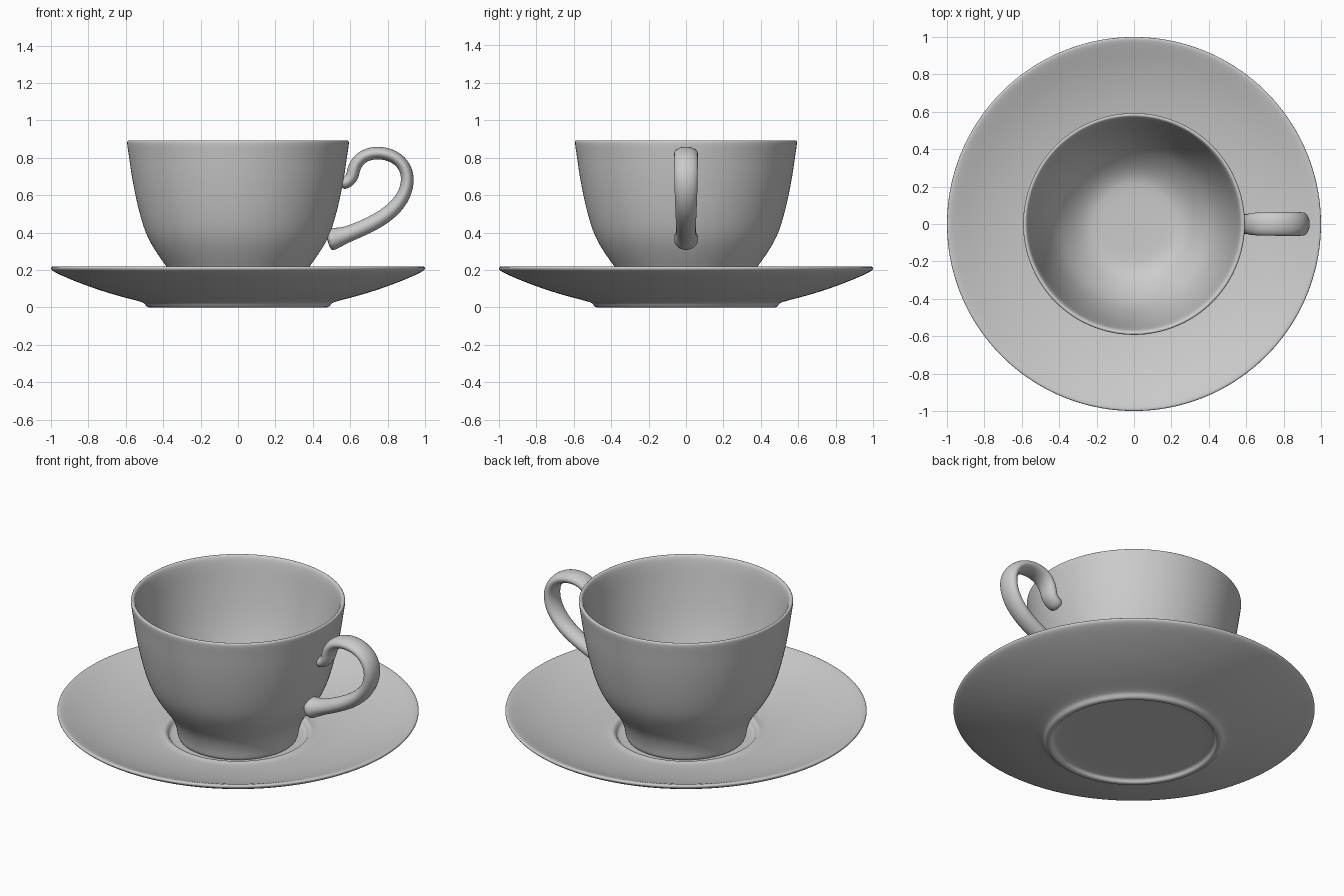
import bpy, bmesh, math
from mathutils import Vector

if "Cube" in bpy.data.objects:
    bpy.data.objects.remove(bpy.data.objects["Cube"])

SEG = 48


def finish(bm, name, levels):
    bmesh.ops.recalc_face_normals(bm, faces=bm.faces[:])
    for f in bm.faces:
        f.smooth = True
    me = bpy.data.meshes.new(name)
    bm.to_mesh(me)
    bm.free()
    ob = bpy.data.objects.new(name, me)
    bpy.context.collection.objects.link(ob)
    mod = ob.modifiers.new("smooth", 'SUBSURF')
    mod.levels = mod.render_levels = levels
    return ob


def lathe(name, profile):
    """Revolve an (r, z) profile that begins and ends on the axis."""
    bm = bmesh.new()
    k = 3 / (2 + math.cos(2 * math.pi / SEG))  # offsets subdivision shrinkage
    rings = []
    for r, z in profile:
        if r == 0:
            rings.append([bm.verts.new((0, 0, z))] * SEG)
        else:
            rings.append([bm.verts.new((r * k * math.cos(a), r * k * math.sin(a), z))
                          for a in (2 * math.pi * i / SEG for i in range(SEG))])
    for lo, hi in zip(rings, rings[1:]):
        for i in range(SEG):
            j = (i + 1) % SEG
            bm.faces.new(list(dict.fromkeys((lo[i], lo[j], hi[j], hi[i]))))
    return finish(bm, name, 2)


def sweep(name, path, sides=12):
    """Sweep an ellipse along (x, z, half thickness, half width) points."""
    bm = bmesh.new()
    rings = []
    for i, (x, z, t, w) in enumerate(path):
        a, b = path[max(i - 1, 0)], path[min(i + 1, len(path) - 1)]
        d = Vector((b[0] - a[0], 0, b[1] - a[1])).normalized()
        n = Vector((-d.z, 0, d.x))
        rings.append([bm.verts.new(Vector((x, 0, z)) + n * t * math.cos(q)
                                   + Vector((0, w * math.sin(q), 0)))
                      for q in (2 * math.pi * s / sides for s in range(sides))])
    for lo, hi in zip(rings, rings[1:]):
        for s in range(sides):
            e = (s + 1) % sides
            bm.faces.new((lo[s], lo[e], hi[e], hi[s]))
    bm.faces.new(rings[0])
    bm.faces.new(rings[-1])
    return finish(bm, name, 2)


# Saucer: foot ring, sloped underside, rounded rim, dished top, cup well
lathe("saucer", [
    (0, .025), (.3, .025), (.43, .025), (.45, .018), (.455, .002), (.47, -.001),
    (.488, .002), (.498, .02), (.515, .031), (.65, .063), (.8, .112), (.92, .16),
    (.985, .19), (1.003, .206), (.997, .221), (.97, .215), (.85, .165), (.7, .122),
    (.55, .094), (.45, .084), (.425, .086), (.405, .092), (.39, .084), (.38, .062),
    (.365, .056), (.2, .055), (0, .055)])

# Cup: hollow foot, flared body, rounded lip, inner bowl
lathe("cup", [
    (0, .09), (.2, .09), (.28, .088), (.295, .062), (.31, .056), (.33, .06),
    (.335, .08), (.338, .11), (.355, .17), (.382, .22), (.41, .255), (.48, .36),
    (.515, .46), (.545, .58), (.57, .71), (.583, .81), (.594, .875), (.592, .893),
    (.578, .895), (.566, .88), (.552, .8), (.538, .71), (.51, .57), (.475, .45),
    (.435, .35), (.38, .27), (.31, .2), (.25, .165), (.2, .155), (.1, .152), (0, .152)])

# Handle: curled upper root, round loop, lower root flaring into the body
sweep("handle", [
    (.545, .655, .035, .05), (.59, .672, .035, .052), (.612, .70, .036, .056),
    (.618, .74, .036, .06), (.642, .788, .036, .063), (.69, .82, .036, .065),
    (.76, .83, .036, .066), (.84, .808, .036, .066), (.893, .755, .036, .066),
    (.911, .685, .037, .065), (.893, .605, .038, .063), (.84, .53, .041, .06),
    (.76, .47, .043, .057), (.66, .42, .043, .054), (.57, .385, .045, .055),
    (.52, .37, .06, .065), (.475, .36, .07, .075)])
